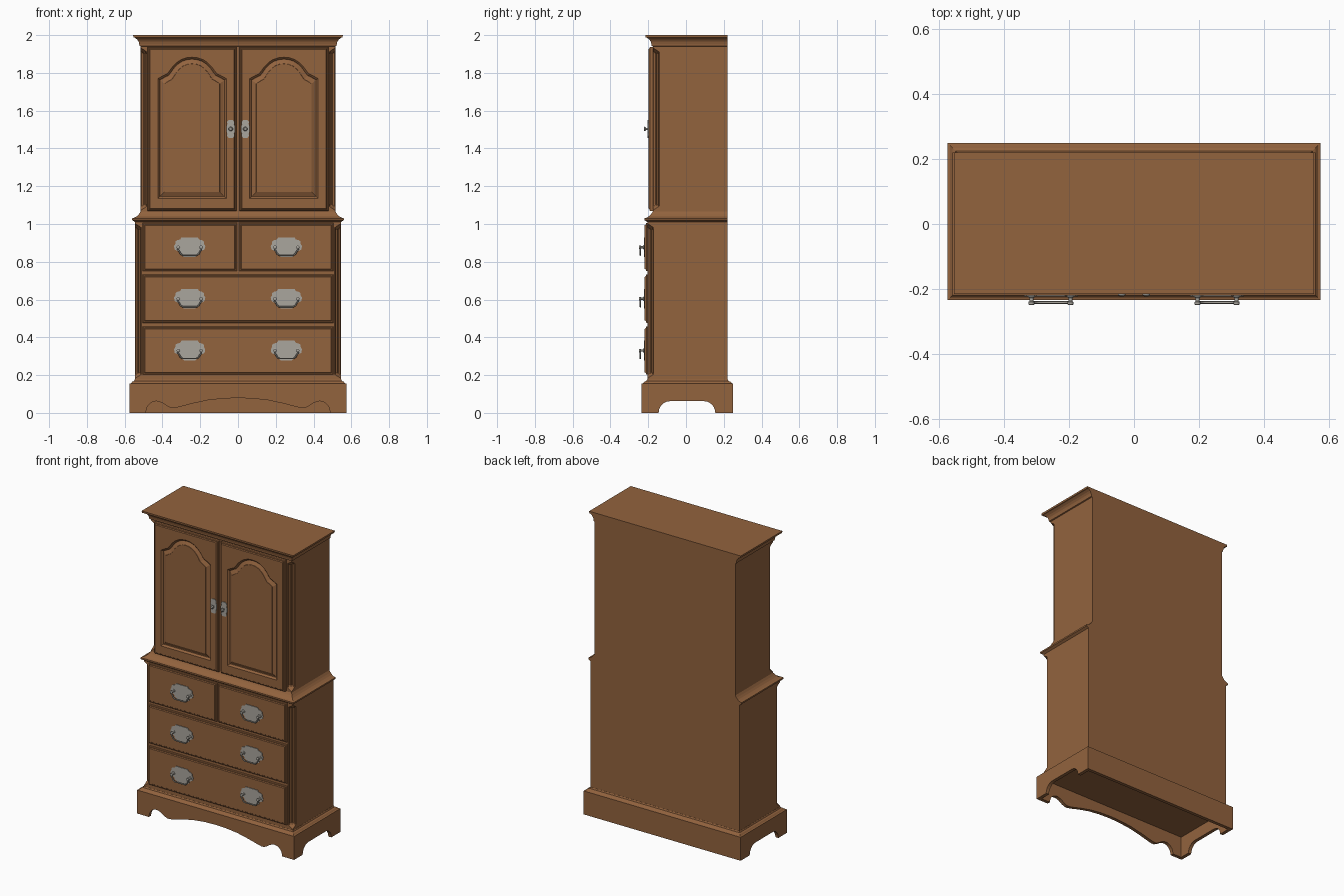
import bpy, bmesh, math

if "Cube" in bpy.data.objects:
    bpy.data.objects.remove(bpy.data.objects["Cube"])


def material(name, rgb):
    m = bpy.data.materials.new(name)
    m.diffuse_color = (*rgb, 1)
    m.use_nodes = True
    m.node_tree.nodes["Principled BSDF"].inputs["Base Color"].default_value = m.diffuse_color
    return m


WOOD = material("wood", (0.29, 0.125, 0.048))
METAL = material("metal", (0.40, 0.38, 0.34))
BACK = 0.22


def finish(name, bm, mat):
    bmesh.ops.recalc_face_normals(bm, faces=bm.faces[:])
    me = bpy.data.meshes.new(name)
    bm.to_mesh(me)
    bm.free()
    me.materials.append(mat)
    ob = bpy.data.objects.new(name, me)
    bpy.context.collection.objects.link(ob)
    return ob


def bridge(bm, rings):
    vs = [[bm.verts.new(p) for p in r] for r in rings]
    for a, b in zip(vs, vs[1:]):
        for i in range(len(a)):
            j = (i + 1) % len(a)
            bm.faces.new((a[i], a[j], b[j], b[i]))
    return vs


def loft(name, rings, mat=WOOD):
    bm = bmesh.new()
    vs = bridge(bm, rings)
    bm.faces.new(vs[0])
    bm.faces.new(vs[-1])
    return finish(name, bm, mat)


def slab_y(name, pts, y0, y1, mat=WOOD):
    return loft(name, [[(x, y, z) for x, z in pts] for y in (y0, y1)], mat)


def plan_rect(x, yf, yb, z):
    return [(-x, yf, z), (x, yf, z), (x, yb, z), (-x, yb, z)]


def front_rect(x0, x1, z0, z1, y, d=0):
    return [(x0 + d, y, z0 + d), (x1 - d, y, z0 + d), (x1 - d, y, z1 - d), (x0 + d, y, z1 - d)]


def moulding(name, profile):
    # every moulding steps out equally at front and sides, flush at the back
    loft(name, [plan_rect(x, 0.34 - x, BACK, z) for x, z in profile])


def carcass(name, x, z0, z1):
    # case with grooved chamfers on the front corners, stopped at top and bottom
    yf = 0.34 - x

    def ring(z, c, g):
        right = []
        for t, d in ((0, 0), (.12, 0), (.24, 1), (.42, 1), (.5, .4), (.58, 1), (.76, 1), (.88, 0), (1, 0)):
            right.append((x - c * (1 - t) - d * g, yf + c * t + d * g, z))
        right.append((x, BACK, z))
        return right + [(-a, b, e) for a, b, e in reversed(right)]

    a, b = z0 + 0.018, z1 - 0.018
    loft(name, [ring(z0, .001, 0), ring(a, .001, 0), ring(a + .012, .02, 0), ring(a + .022, .034, 0),
                ring(a + .03, .034, .006), ring(b - .03, .034, .006), ring(b - .022, .034, 0),
                ring(b - .012, .02, 0), ring(b, .001, 0), ring(z1, .001, 0)])


carcass("lower_case", 0.545, 0.165, 1.02)
carcass("upper_case", 0.515, 1.055, 1.95)
moulding("waist_moulding", [(.545, 1.01), (.552, 1.015), (.56, 1.02), (.56, 1.03), (.547, 1.034),
                            (.534, 1.042), (.524, 1.053), (.515, 1.067)])
moulding("crown_moulding", [(.515, 1.94), (.522, 1.943), (.523, 1.953), (.526, 1.965), (.534, 1.977),
                            (.546, 1.986), (.554, 1.988), (.555, 2.0)])

# base: capping plate, scalloped front apron, arched sides and solid back
loft("base_cap", [plan_rect(x, 0.34 - x, x - 0.325, z) for x, z in
                  ((.574, .14), (.575, .155), (.567, .157), (.56, .165), (.55, .169), (.546, .177))])
half = [(.575, .155), (.575, 0), (.488, 0)]
half += [(.433 + .055 * math.cos(a), .062 * math.sin(a)) for a in (math.pi * i / 16 for i in range(2, 10))]
half += [(.40, .053), (.375, .036), (.355, .027), (.335, .026), (.30, .034), (.24, .05), (.16, .067), (.08, .076)]
slab_y("front_apron", half + [(0, .079)] + [(-x, z) for x, z in reversed(half)], -.235, -.213)
arch = [math.pi / 2 * i / 6 for i in range(7)]
side = [(-.235, .155), (-.235, 0)]
side += [(-.085 - .06 * math.cos(a), .062 * math.sin(a)) for a in arch]
side += [(.095 + .06 * math.cos(a), .062 * math.sin(a)) for a in reversed(arch)]
side += [(.25, 0), (.25, .155)]
for s, tag in ((-1, "left"), (1, "right")):
    loft("base_side_" + tag, [[(s * x, y, z) for y, z in side] for x in (.553, .575)])
slab_y("base_back", [(-.575, 0), (.575, 0), (.575, .155), (-.575, .155)], .228, .25)


# drawers with moulded lips
def drawer(name, x0, x1, z0, z1):
    steps = ((-.19, 0), (-.21, 0), (-.213, .004), (-.213, .009), (-.219, .013))
    loft(name, [front_rect(x0, x1, z0, z1, y, d) for y, d in steps])


drawer("top_drawer_left", -.505, -.005, .75, 1.006)
drawer("top_drawer_right", .005, .505, .75, 1.006)
drawer("middle_drawer", -.505, .505, .477, .733)
drawer("bottom_drawer", -.505, .505, .202, .458)

# doors with an arched raised panel
ARCH = ((1, 0), (.82, .16), (.73, .22), (.66, .36), (.57, .56), (.45, .75), (.32, .89), (.16, .975))


def panel_ring(cx, y, d):
    w, z0, zs, zp = .181 - d, 1.135 + d, 1.77 - d * .8, 1.883 - d
    right = [(w, z0)] + [(w * t, zs + (zp - zs) * h) for t, h in ARCH]
    pts = right + [(0, zp)] + [(-x, z) for x, z in reversed(right)]
    return [(cx + x, y, z) for x, z in pts]


def door(name, cx):
    bm = bmesh.new()
    frame = [front_rect(cx - .235, cx + .235, 1.07, 1.937, y, d)
             for y, d in ((-.17, 0), (-.19, 0), (-.193, .004), (-.193, .008), (-.199, .012))]
    outer = bridge(bm, frame)
    bm.faces.new(outer[0])
    inner = bridge(bm, [panel_ring(cx, y, d) for y, d in
                        ((-.199, 0), (-.193, .006), (-.187, .01), (-.187, .014), (-.197, .034), (-.199, .035))])
    bm.faces.new(inner[-1])
    edges = []
    for loop in (outer[-1], inner[0]):
        edges += [bm.edges.get((loop[i - 1], loop[i])) for i in range(len(loop))]
    bmesh.ops.triangle_fill(bm, edges=edges, use_beauty=True, normal=(0, -1, 0))
    finish(name, bm, WOOD)


door("door_left", -.243)
door("door_right", .243)


def turned(name, x, z, profile, n=16):
    # round part turned about an axis along y
    ob = loft(name, [[(x + r * math.cos(2 * math.pi * i / n), y, z + r * math.sin(2 * math.pi * i / n))
                      for i in range(n)] for r, y in profile], METAL)
    bpy.context.view_layer.objects.active = ob
    ob.select_set(True)
    bpy.ops.object.shade_smooth_by_angle(angle=math.radians(35))
    ob.select_set(False)


# drawer pulls: shaped back plate, two posts and a hanging bail
PLATE = [(.044, .052), (.05, .041), (.066, .037), (.076, .03), (.076, .018), (.083, .006), (.079, -.012),
         (.064, -.02), (.055, -.024), (.052, -.038), (.038, -.044), (.03, -.052)]
BAIL = [(.062, 0), (.063, -.012), (.055, -.022), (.049, -.034), (.038, -.042)]


def pull(tag, cx, cz):
    pts = PLATE + [(-x, z) for x, z in reversed(PLATE)]
    slab_y("pull_plate_" + tag, [(cx + x, cz + z) for x, z in pts], -.217, -.223, METAL)
    for s in (-1, 1):
        turned("pull_post_" + tag, cx + s * .06, cz, [(.011, -.222), (.011, -.226), (.006, -.228),
                                                     (.006, -.238), (.009, -.24), (.009, -.248), (.005, -.25)])
    path = BAIL + [(-x, z) for x, z in reversed(BAIL)]
    cu = bpy.data.curves.new("pull_bail_" + tag, 'CURVE')
    cu.dimensions = '3D'
    cu.bevel_depth = .004
    cu.bevel_resolution = 2
    cu.use_fill_caps = True
    sp = cu.splines.new('POLY')
    sp.points.add(len(path) - 1)
    for p, (x, z) in zip(sp.points, path):
        p.co = (cx + x, -.242, cz + z, 1)
    cu.materials.append(METAL)
    ob = bpy.data.objects.new(cu.name, cu)
    bpy.context.collection.objects.link(ob)
    bpy.context.view_layer.objects.active = ob
    ob.select_set(True)
    bpy.ops.object.convert(target='MESH')
    bpy.context.view_layer.objects.active.select_set(False)


for row, z in (("top", .877), ("middle", .604), ("bottom", .33)):
    for tag, x in (("left", -.256), ("right", .256)):
        pull(row + "_" + tag, x, z)

# door knobs on small shaped plates
KNOB = [(.012, .047), (.02, .037), (.018, .025), (.023, .012)]
quarter = KNOB + [(x, -z) for x, z in reversed(KNOB)]
for tag, x in (("left", -.038), ("right", .038)):
    pts = quarter + [(-a, b) for a, b in reversed(quarter)]
    slab_y("knob_plate_" + tag, [(x + a, 1.503 + b) for a, b in pts], -.197, -.203, METAL)
    turned("knob_" + tag, x, 1.503, [(.006, -.2), (.005, -.211), (.011, -.214), (.012, -.219), (.007, -.223)])
